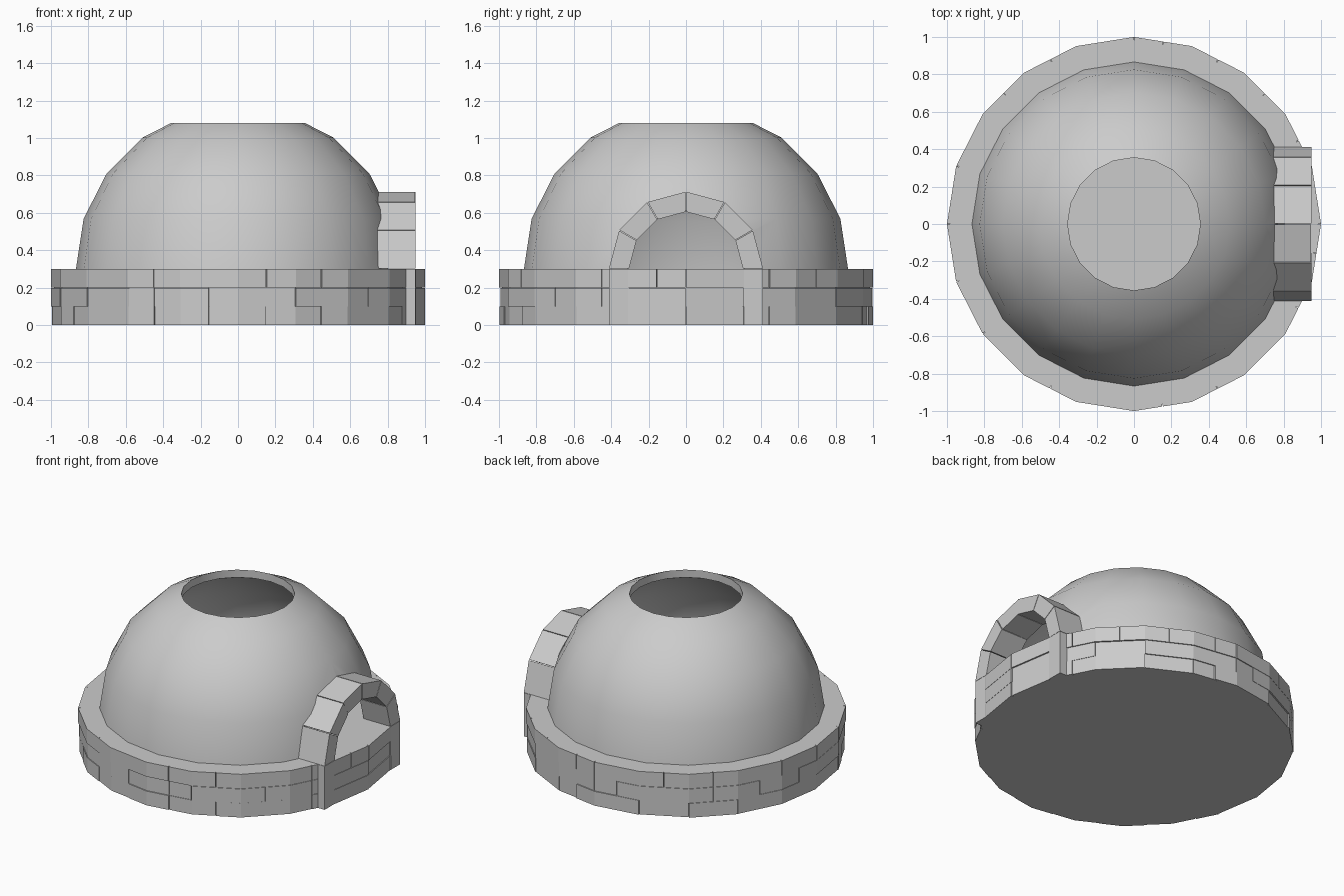
import bpy, bmesh, math, random

if "Cube" in bpy.data.objects:
    bpy.data.objects.remove(bpy.data.objects["Cube"])

random.seed(4)
SIDES = 20
STEP = 2 * math.pi / SIDES
FLOOR = 0.3


def make_object(name, verts, faces):
    mesh = bpy.data.meshes.new(name)
    mesh.from_pydata(verts, [], faces)
    bm = bmesh.new()
    bm.from_mesh(mesh)
    bmesh.ops.recalc_face_normals(bm, faces=bm.faces)
    bm.to_mesh(mesh)
    bm.free()
    obj = bpy.data.objects.new(name, mesh)
    bpy.context.collection.objects.link(obj)
    return obj


def prism(name, low, high):
    """Solid between two matching outlines."""
    n = len(low)
    faces = [tuple(range(n)), tuple(range(n, 2 * n))]
    faces += [(i, (i + 1) % n, (i + 1) % n + n, i + n) for i in range(n)]
    return make_object(name, low + high, faces)


def x_prism(name, outline, x0, x1):
    return prism(name, [(x0, y, z) for y, z in outline], [(x1, y, z) for y, z in outline])


def wall_point(t, r):
    """Point on the 20-sided wall; t is counted in sides."""
    k = math.floor(t)
    f = t - k
    a, b = k * STEP, (k + 1) * STEP
    return (r * ((1 - f) * math.cos(a) + f * math.cos(b)),
            r * ((1 - f) * math.sin(a) + f * math.sin(b)))


# Solid round base
ring = [wall_point(i, 0.985) for i in range(SIDES)]
prism("base_core", [(x, y, 0) for x, y in ring], [(x, y, FLOOR) for x, y in ring])

# Three courses of thin facing stones with slightly uneven depth
GAP = 0.012
for course in range(3):
    z0, z1 = course * 0.1, course * 0.1 + 0.098
    if course == 2:
        z1 = FLOOR
    t = 0.0
    while t < SIDES - 0.01:
        end = min(t + random.choice((0.5, 1.0, 1.0, 1.5, 2.0)), SIDES)
        r = 1.0 if course == 2 else random.choice((0.992, 0.996, 1.0))
        cuts = [t] + [k for k in range(SIDES) if t < k < end] + [end - GAP]
        outline = [wall_point(c, r) for c in cuts]
        outline += [wall_point(c, 0.98) for c in reversed(cuts)]
        prism("base_stone", [(x, y, z0) for x, y in outline],
              [(x, y, z1) for x, y in outline])
        t = end

# Hollow dome with a round smoke hole
HOLE = 0.355


def shell_profile(radius):
    pts = [(radius, FLOOR - 0.01)]
    pts += [(radius * math.cos(k * STEP), FLOOR + radius * math.sin(k * STEP)) for k in range(1, 5)]
    (r0, z0), (r1, z1) = pts[-2:]
    f = (r0 - HOLE) / (r0 - r1)
    pts[-1] = (HOLE, z0 + f * (z1 - z0))
    return pts


profile = shell_profile(0.868) + shell_profile(0.82)[::-1]
n = len(profile)
verts = [(r * math.cos(i * STEP), r * math.sin(i * STEP), z)
         for i in range(SIDES) for r, z in profile]
faces = [(i * n + j, (i + 1) % SIDES * n + j, (i + 1) % SIDES * n + (j + 1) % n, i * n + (j + 1) % n)
         for i in range(SIDES) for j in range(n)]
dome = make_object("dome", verts, faces)

# Doorway opening cut through the dome
INNER, OUTER = 0.305, 0.412


def arch_point(angle, r):
    return (r * math.cos(angle), FLOOR + r * math.sin(angle))


outline = [arch_point(math.radians(a), INNER + 0.004) for a in range(0, 181, 30)]
outline += [(-INNER - 0.004, 0.2), (INNER + 0.004, 0.2)]
cutter = x_prism("door_cutter", outline, 0.3, 1.2)
cutter.hide_render = True
mod = dome.modifiers.new("door", 'BOOLEAN')
mod.operation = 'DIFFERENCE'
mod.solver = 'EXACT'
mod.object = cutter
bpy.context.view_layer.objects.active = dome
dome.select_set(True)
bpy.ops.object.modifier_apply(modifier=mod.name)
bpy.data.objects.remove(cutter)
bpy.ops.object.shade_smooth_by_angle(angle=math.radians(30))

# Arch stones around the doorway
for k in range(6):
    a0, a1 = math.radians(30 * k + 0.3), math.radians(30 * k + 29.7)
    x_prism("arch_stone", [arch_point(a0, INNER), arch_point(a0, OUTER),
                           arch_point(a1, OUTER), arch_point(a1, INNER)],
            0.745, 0.95 - random.choice((0, 0.004)))

# Upright posts carrying the arch down to the ground
for s in (-1, 1):
    x_prism("arch_post", [(s * INNER, 0), (s * OUTER, 0), (s * OUTER, FLOOR), (s * INNER, FLOOR)],
            0.745, 0.95)
